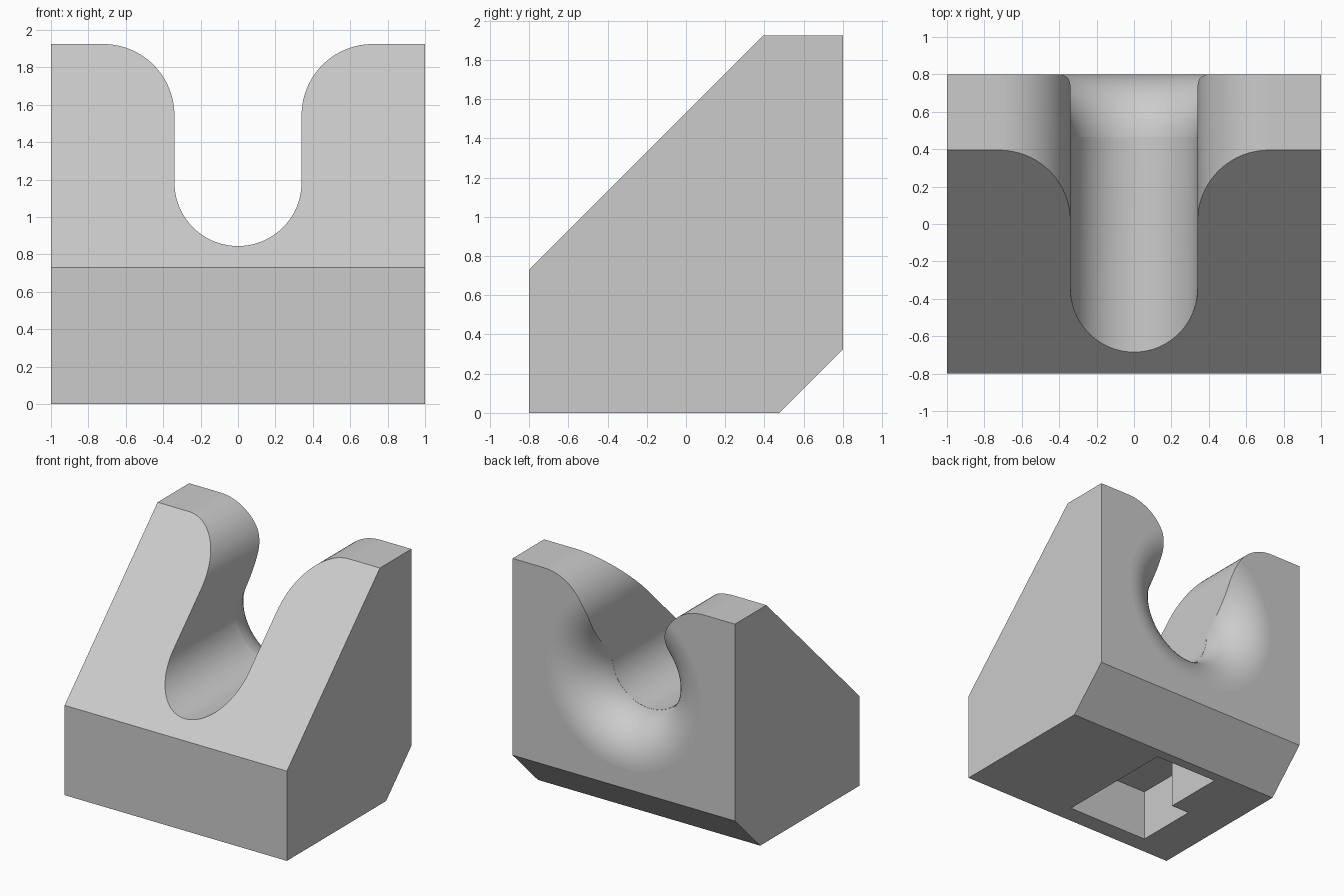
import bpy, bmesh, math
from mathutils import Vector, Matrix

old = bpy.data.objects.get("Cube")
if old:
    bpy.data.objects.remove(old, do_unlink=True)

HEIGHT, BACK = 1.925, 0.8
SLOT_R, SLOT_Z = 0.34, 1.185
SHOULDER_R, FLARE_R = 0.38, 0.36

grey = bpy.data.materials.new("plain_grey")
grey.use_nodes = True
grey.diffuse_color = (0.6, 0.6, 0.6, 1)
grey.node_tree.nodes["Principled BSDF"].inputs["Base Color"].default_value = (0.6, 0.6, 0.6, 1)


def finish(name, bm):
    bmesh.ops.recalc_face_normals(bm, faces=bm.faces)
    mesh = bpy.data.meshes.new(name)
    bm.to_mesh(mesh)
    bm.free()
    mesh.materials.append(grey)
    obj = bpy.data.objects.new(name, mesh)
    bpy.context.collection.objects.link(obj)
    return obj


def prism(name, points, offset):
    """Extrude a closed outline along the offset vector."""
    bm = bmesh.new()
    face = bm.faces.new([bm.verts.new(p) for p in points])
    new = bmesh.ops.extrude_face_region(bm, geom=[face])["geom"]
    bmesh.ops.translate(bm, vec=Vector(offset),
                        verts=[v for v in new if isinstance(v, bmesh.types.BMVert)])
    return finish(name, bm)


def arc(cx, cz, r, start, end, steps):
    angles = [math.radians(start + (end - start) * i / steps) for i in range(steps + 1)]
    return [(cx + r * math.cos(a), cz + r * math.sin(a)) for a in angles]


# Wedge block with sloped front and chamfered back foot
side = [(-BACK, 0), (0.475, 0), (BACK, 0.325), (BACK, HEIGHT), (0.395, HEIGHT), (-BACK, 0.73)]
block = prism("cradle_block", [(-1, y, z) for y, z in side], (2, 0, 0))

# U-shaped slot with rounded shoulders
shoulder_x = SLOT_R + SHOULDER_R
shoulder = arc(shoulder_x, HEIGHT - SHOULDER_R, SHOULDER_R, 90, 180, 20)
outline = [(shoulder_x, HEIGHT + 0.2)] + shoulder
outline += arc(0, SLOT_Z, SLOT_R, 0, -180, 40)
outline += [(-x, z) for x, z in reversed(shoulder)] + [(-shoulder_x, HEIGHT + 0.2)]
slot = prism("slot_cutter", [(x, -1, z) for x, z in outline], (0, 2, 0))

# Bell-shaped flare where the slot meets the back
bell = arc(SLOT_R + FLARE_R, BACK - FLARE_R, FLARE_R, 176, 90, 18)
bell += [(SLOT_R + FLARE_R, BACK + 0.1)]
bell = [(0, bell[0][1])] + bell + [(0, bell[-1][1])]
bm = bmesh.new()
verts = [bm.verts.new((r, y, 0)) for r, y in bell]
edges = [bm.edges.new(pair) for pair in zip(verts, verts[1:])]
bmesh.ops.spin(bm, geom=verts + edges, cent=(0, 0, 0), axis=(0, 1, 0),
               angle=math.tau, steps=80, use_merge=True)
bmesh.ops.remove_doubles(bm, verts=bm.verts, dist=0.0001)
bmesh.ops.transform(bm, matrix=Matrix.Translation((0, 0, SLOT_Z)), verts=bm.verts)
flare = finish("flare_cutter", bm)

# Stepped pocket in the underside
pocket_plan = [(0.09, -0.65), (0.09, 0.39), (-0.485, 0.39),
               (-0.485, -0.12), (-0.65, -0.12), (-0.65, -0.65)]
pocket = prism("pocket_cutter", [(x, y, -0.1) for x, y in pocket_plan], (0, 0, 0.52))

# Cut the block
bpy.ops.object.select_all(action='DESELECT')
bpy.context.view_layer.objects.active = block
block.select_set(True)
for cutter in (slot, flare, pocket):
    cutter.hide_render = True
    mod = block.modifiers.new(cutter.name, 'BOOLEAN')
    mod.operation = 'DIFFERENCE'
    mod.solver = 'EXACT'
    mod.object = cutter
    bpy.ops.object.modifier_apply(modifier=mod.name)
for cutter in (slot, flare, pocket):
    bpy.data.objects.remove(cutter, do_unlink=True)

# Smooth curved strips, keep the broad planes flat
bpy.ops.object.shade_smooth_by_angle(angle=math.radians(30))
for poly in block.data.polygons:
    if poly.area > 0.1:
        poly.use_smooth = False
